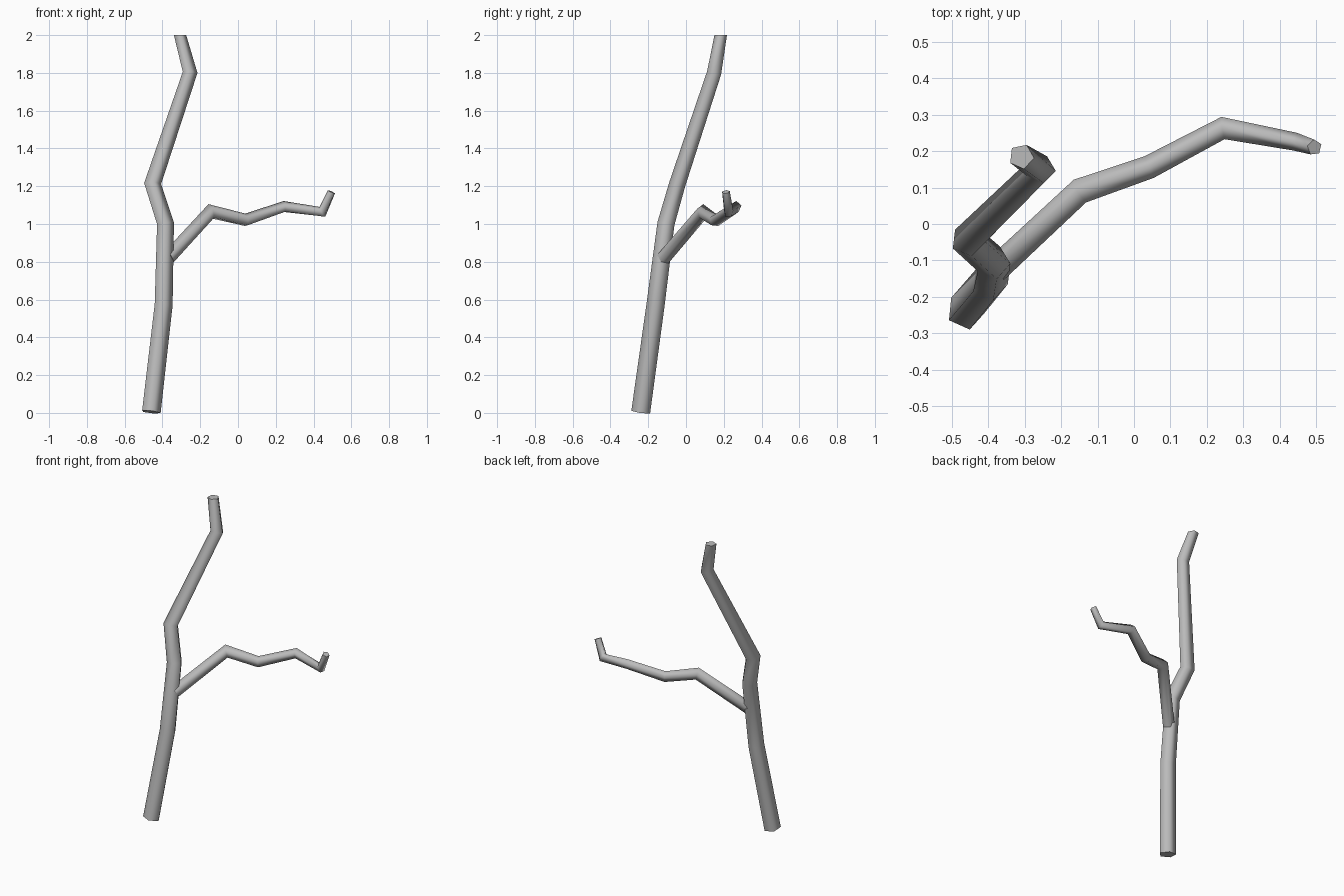
import bpy, bmesh, math
from mathutils import Vector, Matrix

cube = bpy.data.objects.get("Cube")
if cube:
    bpy.data.objects.remove(cube, do_unlink=True)

bark = bpy.data.materials.new("grey_bark")
bark.use_nodes = True
GREY = (0.5, 0.5, 0.5, 1)
bark.diffuse_color = GREY
bark.node_tree.nodes["Principled BSDF"].inputs["Base Color"].default_value = GREY
bark.node_tree.nodes["Principled BSDF"].inputs["Roughness"].default_value = 0.8

SIDES = 5
UP = Vector((0, 0, 1))


def limb(name, stations, phase, end_normal=None):
    """Five-sided tapering tube through (x, y, z, radius), mitred at the bends."""
    points = [Vector(s[:3]) for s in stations]
    dirs = [(b - a).normalized() for a, b in zip(points, points[1:])]
    bm = bmesh.new()
    rings = []
    frame = UP.rotation_difference(dirs[0]).to_matrix()
    previous = dirs[0]
    for i, point in enumerate(points):
        before, after = dirs[max(i - 1, 0)], dirs[min(i, len(dirs) - 1)]
        normal = (before + after).normalized()
        if i == len(points) - 1 and end_normal:
            normal = end_normal
        frame = previous.rotation_difference(normal).to_matrix() @ frame
        previous = normal
        ring = []
        for k in range(SIDES):
            angle = phase + math.tau * k / SIDES
            offset = frame @ Vector((math.cos(angle), math.sin(angle), 0))
            # widen across the mitre so the tube keeps its thickness
            bend = after - before
            if bend.length > 0.01:
                axis = bend.normalized()
                stretch = 1 / max(before.dot(normal), 0.7) - 1
                offset += axis.dot(offset) * stretch * axis
            ring.append(bm.verts.new(point + offset * stations[i][3]))
        rings.append(ring)

    # sides are smooth, caps are flat
    for low, high in zip(rings, rings[1:]):
        for k in range(SIDES):
            n = (k + 1) % SIDES
            bm.faces.new((low[k], low[n], high[n], high[k])).smooth = True
    for cap in (bm.faces.new(rings[0][::-1]), bm.faces.new(rings[-1])):
        for edge in cap.edges:
            edge.smooth = False

    mesh = bpy.data.meshes.new(name)
    bm.to_mesh(mesh)
    bm.free()
    mesh.materials.append(bark)
    obj = bpy.data.objects.new(name, mesh)
    bpy.context.collection.objects.link(obj)
    return obj


# Main stem
limb("trunk", [
    (-0.462, -0.238, 0.005, 0.053),
    (-0.397, -0.16, 0.57, 0.051),
    (-0.387, -0.105, 1.0, 0.048),
    (-0.455, -0.045, 1.21, 0.046),
    (-0.256, 0.15, 1.80, 0.040),
    (-0.309, 0.185, 2.0, 0.035),
], math.radians(210), UP)

# Crooked side shoot
limb("side_branch", [
    (-0.37, -0.12, 0.82, 0.039),
    (-0.145, 0.09, 1.065, 0.037),
    (0.042, 0.155, 1.02, 0.034),
    (0.245, 0.262, 1.09, 0.031),
    (0.447, 0.225, 1.062, 0.026),
    (0.495, 0.21, 1.17, 0.022),
], math.radians(210))
